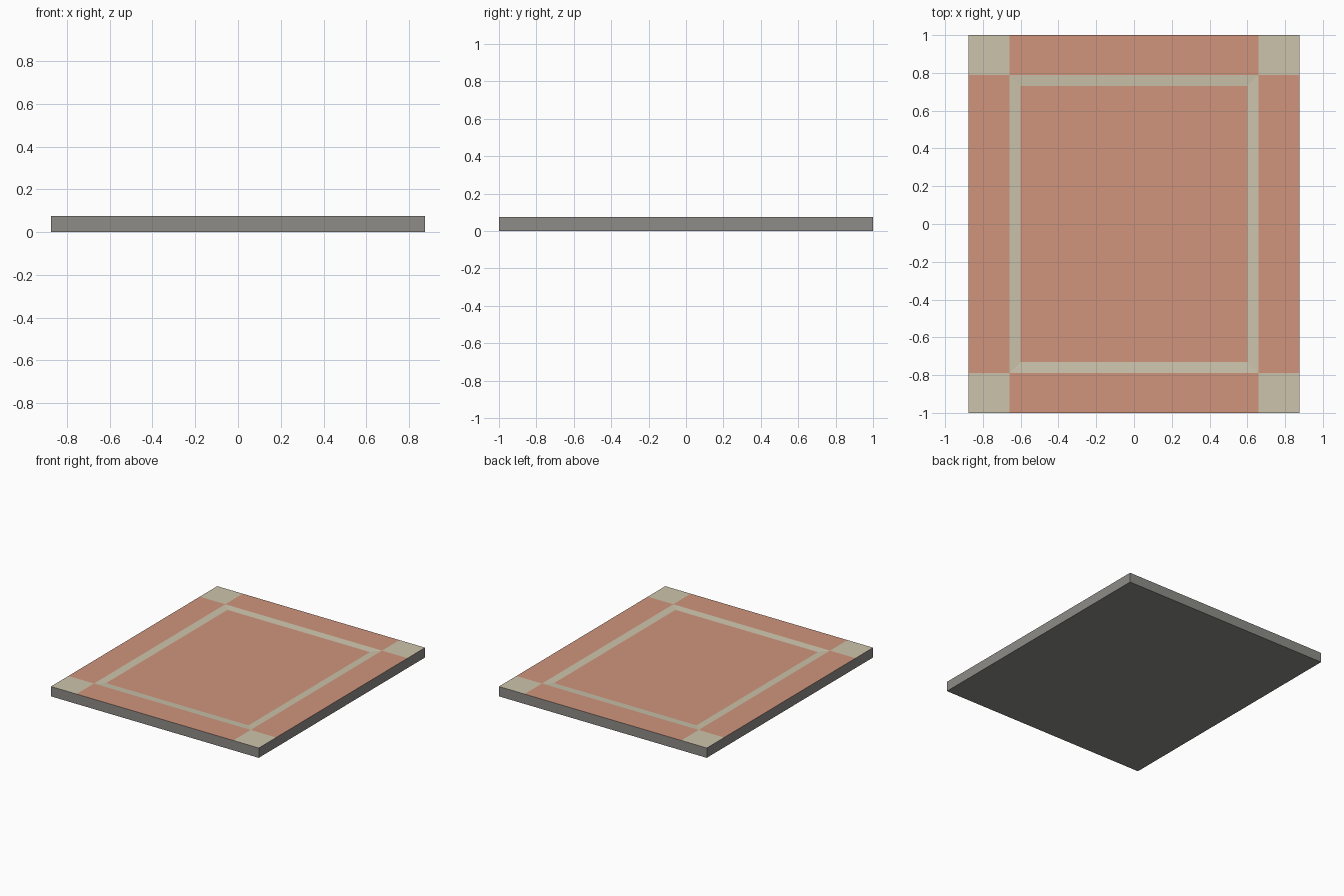
import bpy

if "Cube" in bpy.data.objects:
    bpy.data.objects.remove(bpy.data.objects["Cube"])

HX, HY, TOP = 0.875, 1.0, 0.075      # outer half sizes and height
OX, OY = 0.66, 0.79                  # outer edge of the trim
IX, IY, LOW = 0.60, 0.73, 0.071      # inner edge of the trim, panel height


def material(name, colour):
    m = bpy.data.materials.new(name)
    m.diffuse_color = (*colour, 1)
    m.use_nodes = True
    m.node_tree.nodes["Principled BSDF"].inputs["Base Color"].default_value = m.diffuse_color
    return m


grey = material("stone grey", (0.27, 0.265, 0.245))
pink = material("terracotta pink", (0.63, 0.30, 0.205))
cream = material("cream", (0.60, 0.55, 0.41))


def mesh_object(name, verts, faces, mat):
    me = bpy.data.meshes.new(name)
    me.from_pydata(verts, [], faces)
    me.materials.append(mat)
    ob = bpy.data.objects.new(name, me)
    bpy.context.collection.objects.link(ob)
    return ob


def loop(x, y, z):
    return [(-x, -y, z), (x, -y, z), (x, y, z), (-x, y, z)]


def ring(flip=False):
    # four quads joining two stacked loops
    return [(i, (i + 1) % 4, (i + 1) % 4 + 4, i + 4) for i in range(4)]


def tile(name, x0, x1, y0, y1, z, mat):
    mesh_object(name, [(x0, y0, z), (x1, y0, z), (x1, y1, z), (x0, y1, z)],
                [(0, 1, 2, 3)], mat)


# slab: sides and underside
mesh_object("slab", loop(HX, HY, 0) + loop(HX, HY, TOP),
            ring() + [(3, 2, 1, 0)], grey)

# border: corner squares in cream, rails between them in pink
xs, ys = (-HX, -OX, OX, HX), (-HY, -OY, OY, HY)
for i in range(3):
    for j in range(3):
        if i == 1 and j == 1:
            continue
        corner = i != 1 and j != 1
        tile("corner_square" if corner else "border_rail",
             xs[i], xs[i + 1], ys[j], ys[j + 1], TOP, cream if corner else pink)

# mitred trim sloping gently down to the centre panel
mesh_object("sloped_trim", loop(OX, OY, TOP) + loop(IX, IY, LOW), ring(), cream)

# centre panel
tile("centre_panel", -IX, IX, -IY, IY, LOW, pink)
